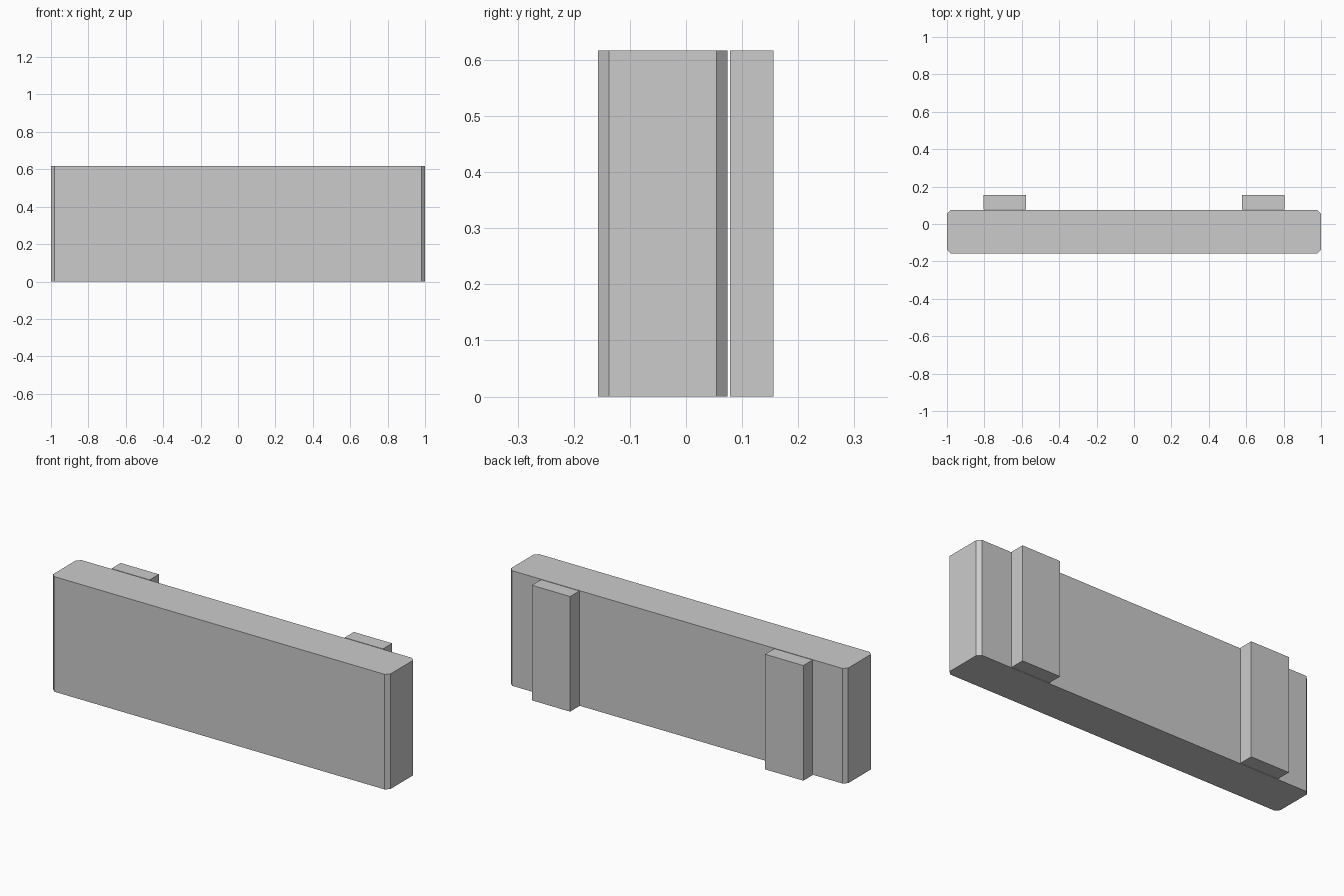
import bpy
import bmesh

default_cube = bpy.data.objects.get("Cube")
if default_cube:
    bpy.data.objects.remove(default_cube, do_unlink=True)

HEIGHT = 0.617

# Single plain grey
grey = bpy.data.materials.new("plain_grey")
grey.use_nodes = True
colour = (0.6, 0.6, 0.6, 1)
grey.diffuse_color = colour
grey.node_tree.nodes["Principled BSDF"].inputs["Base Color"].default_value = colour


def block(name, x0, x1, y0, y1, chamfer=0):
    """Upright full-height block, optionally with chamfered vertical edges."""
    bm = bmesh.new()
    bmesh.ops.create_cube(bm, size=1)
    for v in bm.verts:
        v.co.x = x1 if v.co.x > 0 else x0
        v.co.y = y1 if v.co.y > 0 else y0
        v.co.z = HEIGHT if v.co.z > 0 else 0
    if chamfer:
        upright = [e for e in bm.edges
                   if abs(e.verts[0].co.z - e.verts[1].co.z) > HEIGHT / 2]
        bmesh.ops.bevel(bm, geom=upright, offset=chamfer, offset_type='OFFSET',
                        segments=1, affect='EDGES')
    mesh = bpy.data.meshes.new(name)
    bm.to_mesh(mesh)
    bm.free()
    mesh.materials.append(grey)
    obj = bpy.data.objects.new(name, mesh)
    bpy.context.collection.objects.link(obj)
    return obj


# Main panel with chamfered corners
block("panel", -1, 1, -0.157, 0.074, chamfer=0.02)

# Two rear battens, set just clear of the panel
block("left_batten", 0.578, 0.805, 0.078, 0.156)
block("right_batten", -0.805, -0.578, 0.078, 0.156)
